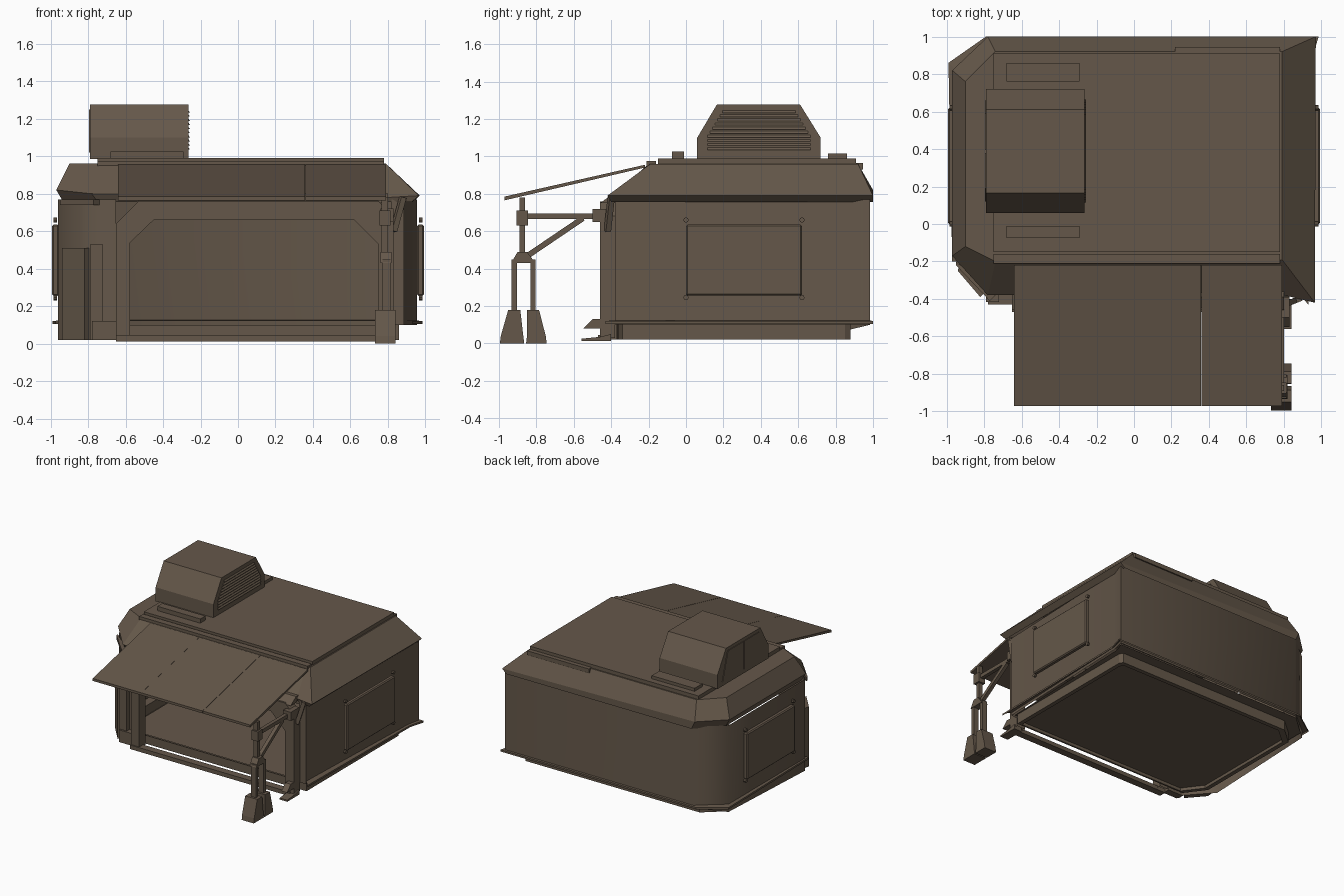
import bpy, bmesh, math
from mathutils import Vector

if "Cube" in bpy.data.objects:
    bpy.data.objects.remove(bpy.data.objects["Cube"])

brown = bpy.data.materials.new("dull_brown")
brown.diffuse_color = (0.13, 0.097, 0.068, 1)
brown.use_nodes = True
brown.node_tree.nodes["Principled BSDF"].inputs["Base Color"].default_value = brown.diffuse_color


def finish(name, bm, recalc=True):
    if recalc:
        bmesh.ops.recalc_face_normals(bm, faces=bm.faces)
    me = bpy.data.meshes.new(name)
    bm.to_mesh(me)
    bm.free()
    ob = bpy.data.objects.new(name, me)
    bpy.context.collection.objects.link(ob)
    me.materials.append(brown)
    return ob


def place(axis, a, b, t):
    return {'x': (t, a, b), 'y': (a, t, b), 'z': (a, b, t)}[axis]


def prism(name, pts, axis, t0, t1):
    """Extrude a 2D outline along an axis."""
    bm = bmesh.new()
    r = [[bm.verts.new(place(axis, a, b, t)) for a, b in pts] for t in (t0, t1)]
    n = len(pts)
    bm.faces.new(r[0])
    bm.faces.new(r[1])
    for i in range(n):
        j = (i + 1) % n
        bm.faces.new((r[0][i], r[0][j], r[1][j], r[1][i]))
    return finish(name, bm)


def box(name, x0, x1, y0, y1, z0, z1):
    return prism(name, [(x0, y0), (x1, y0), (x1, y1), (x0, y1)], 'z', z0, z1)


def sheet(name, rings, closed=True, cap=False):
    """Single skin through rings of 3D points."""
    bm = bmesh.new()
    vr = [[bm.verts.new(p) for p in r] for r in rings]
    n = len(rings[0])
    for a, b in zip(vr, vr[1:]):
        for i in range(n if closed else n - 1):
            j = (i + 1) % n
            bm.faces.new((a[i], a[j], b[j], b[i]))
    if cap:
        bm.faces.new(vr[-1])
    return finish(name, bm, False)


def bar(name, p, q, w):
    """Square bar between two points."""
    p, q = Vector(p), Vector(q)
    bm = bmesh.new()
    bmesh.ops.create_cube(bm, size=1)
    for v in bm.verts:
        v.co = Vector((v.co.x * w, v.co.y * w, v.co.z * (q - p).length))
    ob = finish(name, bm)
    ob.location = (p + q) / 2
    ob.rotation_euler = (q - p).to_track_quat('Z', 'Y').to_euler()
    return ob


# Wall skin, open at the front doorway, softly shaded round the back corner
path = [(0.82, -0.38, 0.1), (0.885, -0.38, 0.1), (0.93, 0.88, 0.1), (0.955, 0.985, 0.1),
        (-0.76, 0.985, 0.1), (-0.96, 0.82, 0.06), (-0.96, -0.17, 0.02),
        (-0.78, -0.38, 0.02), (-0.65, -0.38, 0.02)]
walls = sheet("walls", [path, [(x, y, 0.77) for x, y, z in path]], closed=False)
bpy.context.view_layer.objects.active = walls
walls.select_set(True)
bpy.ops.object.shade_smooth_by_angle(angle=math.radians(60))

# Sloping eaves and roof skin
eave = [(-0.97, -0.17), (-0.78, -0.38), (0.8, -0.38), (0.965, -0.42), (0.97, 1.0),
        (-0.78, 1.0), (-0.97, 0.82)]
top = [(-0.9, -0.12), (-0.74, -0.2), (0.76, -0.2), (0.79, -0.19), (0.79, 0.92),
       (-0.74, 0.92), (-0.9, 0.76)]
ez = [0.82, 0.8, 0.78, 0.79, 0.79, 0.82, 0.82]
sheet("roof_eaves", [[(x * 0.96, y if y > 0.5 else y * 0.95, 0.755) for x, y in eave],
                     [(x, y, z) for (x, y), z in zip(eave, ez)],
                     [(x, y, 0.96) for x, y in top]], cap=True)
box("roof_plate", -0.75, 0.78, -0.15, 0.91, 0.955, 0.99)
box("roof_front_rail", -0.75, 0.78, -0.21, -0.16, 0.945, 0.975)
box("roof_back_rail", 0.22, 0.78, 0.91, 0.945, 0.93, 0.965)
box("roof_left_rail", -0.75, -0.64, -0.26, -0.2, 0.865, 0.89)

# Base flange, skirt and floor
rim = [(-0.95, -0.2), (-0.79, -0.36), (0.87, -0.36), (0.91, 0.88), (0.94, 0.97), (-0.78, 0.97), (-0.95, 0.82)]
out = [(-0.97, -0.2), (-0.8, -0.4), (0.93, -0.43), (0.95, 0.88), (0.985, 1.0), (-0.79, 1.0), (-0.99, 0.86)]
inn = [(-0.88, -0.18), (-0.76, -0.34), (0.86, -0.34), (0.86, 0.85), (0.84, 0.88), (-0.74, 0.88), (-0.88, 0.76)]
skirt_in = [(x * 0.96, y * 0.96) for x, y in inn]
back_path = out[2:] + out[:1]
rim_path = rim[2:] + rim[:1]
sheet("base_flange", [[(x, y, 0.105) for x, y in back_path], [(x, y, 0.12) for x, y in back_path],
                      [(x, y, 0.125) for x, y in rim_path]], closed=False)
sheet("base_skirt", [[(x, y, 0.1) for x, y in rim], [(x, y, 0.1) for x, y in inn],
                     [(x, y, 0.02) for x, y in inn], [(x, y, 0.02) for x, y in skirt_in],
                     [(x, y, 0.045) for x, y in skirt_in]], cap=True)

# Doorway frame with clipped upper corners, and a thin sill set forward of the floor
outer = [(0.83, 0.03), (0.83, 0.68), (0.75, 0.76), (-0.53, 0.76), (-0.65, 0.64), (-0.65, 0.03)]
inner = [(0.75, 0.03), (0.75, 0.53), (0.62, 0.66), (-0.45, 0.66), (-0.575, 0.54), (-0.575, 0.03)]
ring = lambda pts, y: [(x, y, z) for x, z in pts]
sheet("door_frame", [ring(inner, -0.38), ring(inner, -0.46), ring(outer, -0.46),
                     ring(outer, -0.38), ring(inner, -0.38)], closed=False)
prism("frame_top_cover", [(-0.46, 0.75), (-0.38, 0.75), (-0.36, 0.8), (-0.39, 0.8)], 'x', -0.53, 0.8)
box("door_sill", -0.65, 0.8, -0.47, -0.41, 0.012, 0.045)

# Sill corner blocks
box("sill_block_left", -0.78, -0.65, -0.43, -0.37, 0.02, 0.12)
prism("sill_block_right", [(-0.55, 0.08), (-0.44, 0.08), (-0.44, 0.13), (-0.5, 0.13)], 'x', 0.78, 0.83)
prism("sill_foot_right", [(-0.56, 0.012), (-0.4, 0.012), (-0.4, 0.05), (-0.46, 0.035), (-0.56, 0.025)],
      'x', 0.77, 0.84)

# Folded posts on the clipped front-left corner
prism("folded_post_outer", [(-0.93, -0.2), (-0.94, -0.25), (-0.82, -0.39), (-0.79, -0.36)], 'z', 0.02, 0.51)
prism("folded_post_inner", [(-0.79, -0.37), (-0.79, -0.415), (-0.72, -0.415), (-0.72, -0.38)], 'z', 0.02, 0.53)
prism("corner_panel", [(-0.95, -0.2), (-0.95, -0.22), (-0.77, -0.41), (-0.74, -0.38)], 'z', 0.74, 0.77)

# Awning of three panels
slope = [(-0.97, 0.765), (-0.22, 0.94), (-0.22, 0.955), (-0.97, 0.785)]
for i, (x0, x1) in enumerate(((-0.64, -0.198), (-0.197, 0.357), (0.36, 0.79))):
    prism(f"awning_panel_{i}", slope, 'x', x0, x1)

# Awning support leg with forked foot
box("leg_upper_post", 0.765, 0.8, -0.89, -0.86, 0.48, 0.78)
box("leg_collar", 0.755, 0.815, -0.905, -0.845, 0.63, 0.71)
prism("leg_fork_bridge", [(-0.935, 0.43), (-0.805, 0.43), (-0.85, 0.49), (-0.9, 0.49)], 'x', 0.76, 0.82)
feet = ((-0.918, -0.995, -0.865), (-0.818, -0.855, -0.745))
for i, (y, a, b) in enumerate(feet):
    box(f"leg_fork_{i}", 0.77, 0.815, y - 0.014, y + 0.014, 0.17, 0.45)
    prism(f"leg_foot_{i}", [(a, 0), (b, 0), (b - 0.005, 0.04), (y + 0.032, 0.18), (y - 0.032, 0.18),
                            (a + 0.005, 0.04)], 'x', 0.73, 0.84)
bar("leg_crossbar", (0.785, -0.88, 0.68), (0.785, -0.42, 0.68), 0.03)
bar("leg_brace", (0.785, -0.86, 0.46), (0.785, -0.55, 0.67), 0.03)
box("leg_wall_bracket", 0.76, 0.83, -0.5, -0.39, 0.65, 0.72)
bar("leg_wall_strut", (0.83, -0.42, 0.6), (0.88, -0.4, 0.78), 0.03)

# Side hatches with small corner knobs
for s, n in ((-1, "left"), (1, "right")):
    o = box(n + "_hatch", s * 0.955, s * 0.993, 0, 0.62, 0.255, 0.635)
    m = o.modifiers.new("edge", 'BEVEL')
    m.width = 0.008
    for y in (0, 0.62):
        for z in (0.245, 0.66):
            bm = bmesh.new()
            bmesh.ops.create_cone(bm, cap_ends=True, segments=8, radius1=0.014, radius2=0.014, depth=0.02)
            k = finish(n + "_hatch_knob", bm)
            k.location = (s * 0.975, y, z)
            k.rotation_euler = (0, math.pi / 2, 0)

# Rooftop air unit
unit = [(0.06, 0.985), (0.06, 1.1), (0.165, 1.277), (0.61, 1.277), (0.72, 1.1), (0.72, 0.985)]
prism("air_unit", unit, 'x', -0.79, -0.265)
for i in range(10):
    z = 1.035 + i * 0.022
    k = max(0, z - 1.1) * 0.6
    prism(f"air_unit_louvre_{i}", [(-0.267, z), (-0.256, z), (-0.267, z + 0.015)], 'y', 0.115 + k, 0.665 - k)
for i, (y0, y1) in enumerate(((0.12, 0.38), (0.395, 0.66))):
    k = 0.07
    pts = [(y0, 1.02), (y1, 1.02), (y1 - k * i, 1.25), (y0 + k * (1 - i), 1.25)]
    prism(f"air_unit_left_cover_{i}", pts, 'x', -0.795, -0.788)

# Roof strips beside the air unit
box("roof_strip_front", -0.68, -0.29, -0.075, -0.01, 0.985, 1.025)
box("roof_strip_back", -0.68, -0.29, 0.76, 0.86, 0.985, 1.015)
